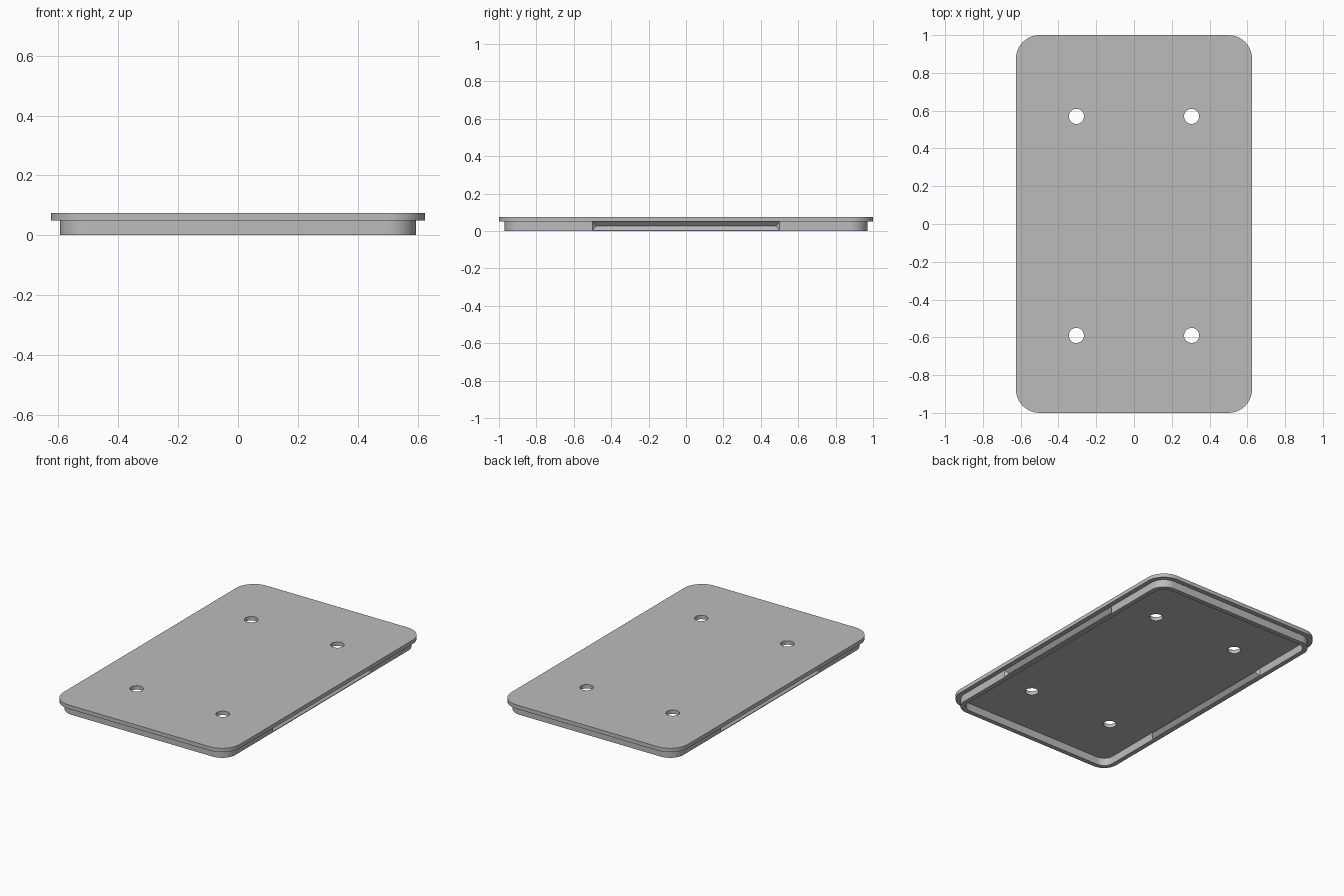
import bpy
import bmesh
from math import cos, sin, pi, radians

if "Cube" in bpy.data.objects:
    bpy.data.objects.remove(bpy.data.objects["Cube"])

HALF_X, HALF_Y, RADIUS = 0.625, 1.0, 0.125   # lid outline
LIP, WALL = 0.03, 0.03                       # lid overhang, rim thickness
RIM_TOP, LID_TOP = 0.05, 0.075
GROOVE_END, GROOVE_FLAT, GROOVE_DEPTH = 0.5, 0.48, 0.022
LEVELS = (0.0, 0.004, 0.027, RIM_TOP)        # groove lies between the last three

grey = bpy.data.materials.new("plain grey")
grey.use_nodes = True
colour = (0.5, 0.5, 0.5, 1)
grey.diffuse_color = colour
grey.node_tree.nodes["Principled BSDF"].inputs["Base Color"].default_value = colour


def outline(inset, steps=10):
    """Counter-clockwise rounded rectangle with groove stations on the long sides."""
    r = RADIUS - inset
    cx, cy = HALF_X - RADIUS, HALF_Y - RADIUS
    side = [-GROOVE_END, -GROOVE_FLAT, GROOVE_FLAT, GROOVE_END]
    points = [(HALF_X - inset, y) for y in side]
    for quarter, (sx, sy) in enumerate([(1, 1), (-1, 1), (-1, -1), (1, -1)]):
        if quarter == 2:
            points += [(inset - HALF_X, -y) for y in side]
        for i in range(steps + 1):
            a = (quarter + i / steps) * pi / 2
            points.append((sx * cx + r * cos(a), sy * cy + r * sin(a)))
    return points


def finish(bm, name):
    bmesh.ops.recalc_face_normals(bm, faces=bm.faces)
    mesh = bpy.data.meshes.new(name)
    bm.to_mesh(mesh)
    bm.free()
    mesh.materials.append(grey)
    obj = bpy.data.objects.new(name, mesh)
    bpy.context.collection.objects.link(obj)
    bpy.ops.object.select_all(action='DESELECT')
    obj.select_set(True)
    bpy.context.view_layer.objects.active = obj
    bpy.ops.object.shade_smooth_by_angle(angle=radians(25))
    return obj


# Lid: rounded plate with four through holes
bm = bmesh.new()
loops = [outline(0)]
for x in (-0.305, 0.305):
    for y in (-0.59, 0.57):
        loops.append([(x + 0.04 * cos(k * pi / 16), y + 0.04 * sin(k * pi / 16))
                      for k in range(32)])
for loop in loops:
    verts = [bm.verts.new((x, y, RIM_TOP)) for x, y in loop]
    for i, v in enumerate(verts):
        bm.edges.new((v, verts[i - 1]))
bmesh.ops.triangle_fill(bm, edges=bm.edges[:], use_beauty=True, normal=(0, 0, 1))
top = bmesh.ops.extrude_face_region(bm, geom=bm.faces[:], use_keep_orig=True)
bmesh.ops.translate(bm, vec=(0, 0, LID_TOP - RIM_TOP),
                    verts=[g for g in top["geom"] if isinstance(g, bmesh.types.BMVert)])
finish(bm, "lid_plate")

# Rim: thin wall under the lid, its long sides pressed inward into a V groove
bm = bmesh.new()
pressed = set()


def ring(inset, z):
    verts = []
    for x, y in outline(inset):
        v = bm.verts.new((x, y, z))
        if z == LEVELS[2] and abs(abs(y) - GROOVE_FLAT) < 1e-4:
            v.co.x -= GROOVE_DEPTH * (1 if x > 0 else -1)
            pressed.add(v)
        verts.append(v)
    return verts


outer = [ring(LIP, z) for z in LEVELS]
inner = [ring(LIP + WALL, z) for z in LEVELS]
strip = outer[::-1] + inner
for a, b in zip(strip, strip[1:]):
    for i in range(len(a)):
        face = bm.faces.new((a[i - 1], a[i], b[i], b[i - 1]))
        # Crease the sloped groove ends from the deepest corner
        corners = list(face.verts)
        deep = [k for k, v in enumerate(corners) if v in pressed]
        if len(deep) == 1:
            k = deep[0]
            opposite = corners[(k + 2) % 4]
            bmesh.utils.face_split(face, corners[k], opposite)
finish(bm, "rim_wall")
